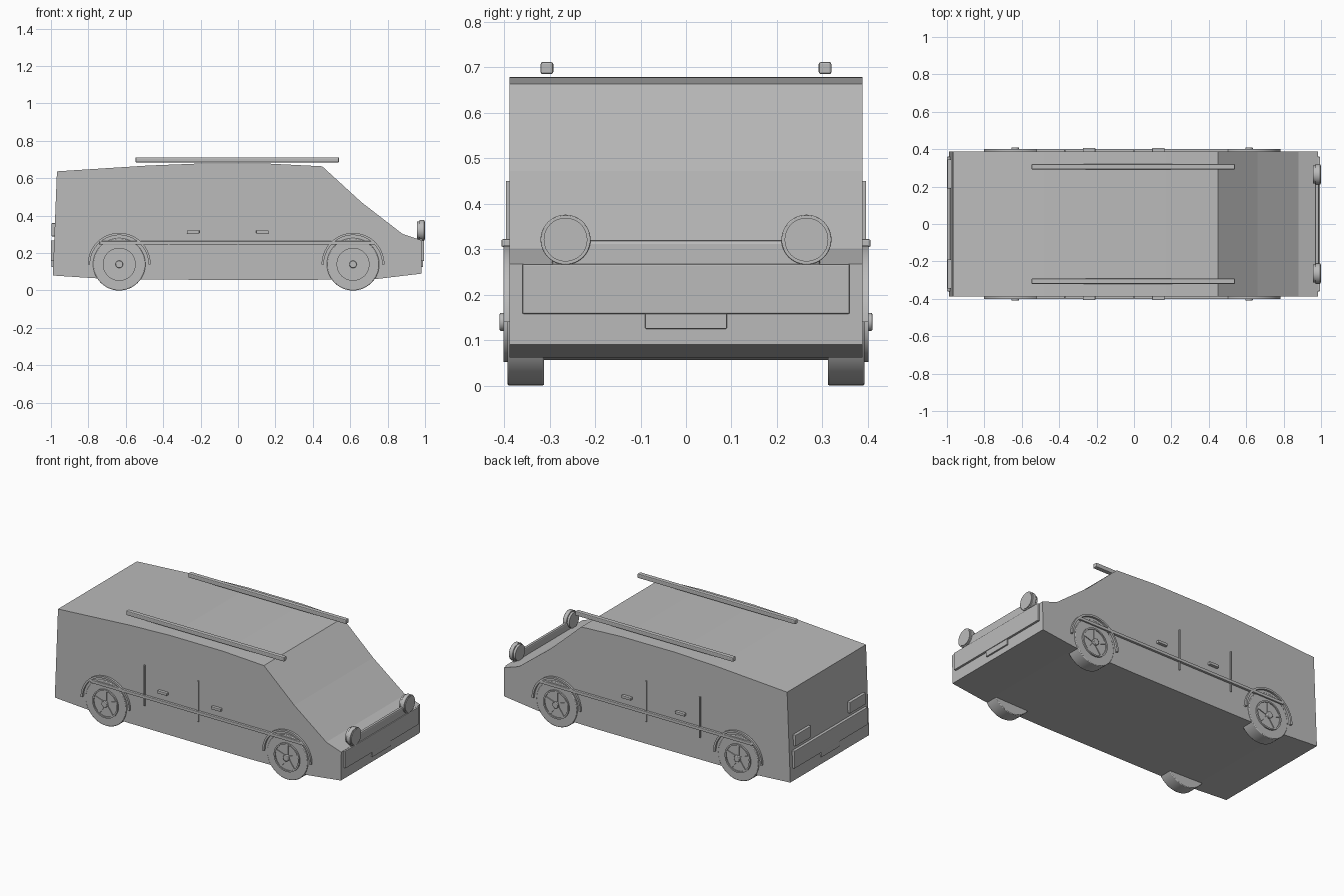
import bpy, bmesh
from math import pi, sin, cos
from mathutils import Matrix

if "Cube" in bpy.data.objects:
    bpy.data.objects.remove(bpy.data.objects["Cube"], do_unlink=True)

GREY = (0.5, 0.5, 0.5, 1)
grey = bpy.data.materials.new("plain grey")
grey.use_nodes = True
grey.diffuse_color = GREY
grey.node_tree.nodes["Principled BSDF"].inputs["Base Color"].default_value = GREY


def finish(name, bm, bevel=0, smooth=False):
    bmesh.ops.recalc_face_normals(bm, faces=bm.faces[:])
    mesh = bpy.data.meshes.new(name)
    bm.to_mesh(mesh)
    bm.free()
    mesh.materials.append(grey)
    ob = bpy.data.objects.new(name, mesh)
    bpy.context.collection.objects.link(ob)
    if bevel:
        mod = ob.modifiers.new("soft edges", 'BEVEL')
        mod.width = bevel
        mod.segments = 2
    if smooth:
        bpy.ops.object.select_all(action='DESELECT')
        ob.select_set(True)
        bpy.context.view_layer.objects.active = ob
        bpy.ops.object.shade_smooth_by_angle(angle=pi / 6)
    return ob


def box(name, x, y, z, bevel=0.003):
    """Box between (low, high) pairs on each axis."""
    bm = bmesh.new()
    bmesh.ops.create_cube(bm, size=1)
    for v in bm.verts:
        for i, (lo, hi) in enumerate((x, y, z)):
            v.co[i] = lo if v.co[i] < 0 else hi
    return finish(name, bm, bevel)


def sides(lo, hi):
    """The same y range on the right and the left."""
    return (("right", (-hi, -lo)), ("left", (lo, hi)))


def cylinder(name, axis, centre, radius, depth, bevel=0, segments=48):
    bm = bmesh.new()
    turn = Matrix.Rotation(pi / 2, 4, 'Y' if axis == 'X' else 'X')
    bmesh.ops.create_cone(bm, cap_ends=True, segments=segments, radius1=radius,
                          radius2=radius, depth=depth,
                          matrix=Matrix.Translation(centre) @ turn)
    return finish(name, bm, bevel, True)


def ring(name, x, z, y0, y1, r0, r1, start=0, sweep=2 * pi, steps=48):
    """Rectangular section swept about the y axis, as a full ring or an arch."""
    bm = bmesh.new()
    full = sweep > 6
    loops = []
    for i in range(steps if full else steps + 1):
        a = start + sweep * i / steps
        loops.append([bm.verts.new((x + r * cos(a), y, z + r * sin(a)))
                      for r, y in ((r0, y0), (r1, y0), (r1, y1), (r0, y1))])
    pairs = list(zip(loops, loops[1:])) + ([(loops[-1], loops[0])] if full else [])
    for a, b in pairs:
        for k in range(4):
            n = (k + 1) % 4
            bm.faces.new((a[k], a[n], b[n], b[k]))
    if not full:
        bm.faces.new(loops[0])
        bm.faces.new(loops[-1])
    return finish(name, bm, 0, True)


# Body shell: side profile extruded across the width
profile = [(-0.99, 0.08), (-0.74, 0.064), (-0.5, 0.058), (0.33, 0.056),
           (0.745, 0.062), (0.98, 0.09), (0.983, 0.268), (0.88, 0.302),
           (0.66, 0.472), (0.45, 0.664), (0.17, 0.678), (-0.2, 0.679),
           (-0.48, 0.668), (-0.968, 0.637)]
bm = bmesh.new()
outline = bm.faces.new([bm.verts.new((x, -0.388, z)) for x, z in profile])
grown = bmesh.ops.extrude_face_region(bm, geom=[outline])["geom"]
for g in grown:
    if isinstance(g, bmesh.types.BMVert):
        g.co.y = 0.388
finish("body", bm)

# Wheels with five-spoke rims and arches
for end, x in (("rear", -0.635), ("front", 0.615)):
    for side, s in (("right", -1), ("left", 1)):
        tag = f"{end}_{side}"
        z = 0.14
        cylinder("tyre_" + tag, 'Y', (x, s * 0.3525, z), 0.14, 0.081, 0.004)
        cylinder("wheel_disc_" + tag, 'Y', (x, s * 0.385, z), 0.084, 0.02)
        ring("rim_" + tag, x, z, s * 0.38, s * 0.402, 0.079, 0.088)
        cylinder("hub_" + tag, 'Y', (x, s * 0.397, z), 0.02, 0.026, 0.003, 24)
        bm = bmesh.new()
        for i in range(5):
            place = (Matrix.Translation((x, s * 0.393, z))
                     @ Matrix.Rotation(i * 2 * pi / 5, 4, 'Y')
                     @ Matrix.Translation((0, 0, 0.046))
                     @ Matrix.Diagonal((0.017, 0.013, 0.07, 1)))
            bmesh.ops.create_cube(bm, size=1, matrix=place)
        finish("spokes_" + tag, bm)
        ring("wheel_arch_" + tag, x, z, s * 0.38, s * 0.401, 0.156, 0.168,
             0, pi, 32)

# Side trim, door seams, handles and roof rails
for side, y in sides(0.38, 0.402):
    box("side_trim_" + side, (-0.74, 0.73), y, (0.245, 0.264))
for side, y in sides(0.38, 0.396):
    for door, x in (("rear", -0.37), ("front", 0)):
        box(f"{door}_door_seam_{side}", (x - 0.004, x + 0.004), y, (0.195, 0.45), 0.001)
for side, y in sides(0.38, 0.406):
    for door, x in (("rear", -0.24), ("front", 0.13)):
        box(f"{door}_door_handle_{side}", (x - 0.033, x + 0.033), y, (0.305, 0.322))
for side, y in sides(0.292, 0.32):
    box("roof_rail_" + side, (-0.548, 0.54), y, (0.685, 0.712), 0.005)

# Nose: grille, bumper, number plate and round lamps
box("grille", (0.968, 0.988), (-0.295, 0.295), (0.2, 0.32), 0.008)
box("front_bumper", (0.96, 0.994), (-0.36, 0.36), (0.158, 0.267))
box("front_number_plate", (0.96, 0.99), (-0.09, 0.09), (0.125, 0.16), 0.002)
for side, y in (("right", -0.265), ("left", 0.265)):
    cylinder("lamp_ring_" + side, 'X', (0.983, y, 0.321), 0.055, 0.026, 0.002)
    cylinder("lamp_lens_" + side, 'X', (0.978, y, 0.321), 0.048, 0.044)

# Tail: bumper, number plate and lamps
box("rear_bumper", (-1, -0.965), (-0.36, 0.36), (0.158, 0.267))
box("rear_number_plate", (-0.997, -0.965), (-0.09, 0.09), (0.125, 0.16), 0.002)
for side, y in sides(0.19, 0.345):
    box("tail_lamp_" + side, (-0.997, -0.96), y, (0.29, 0.36))
